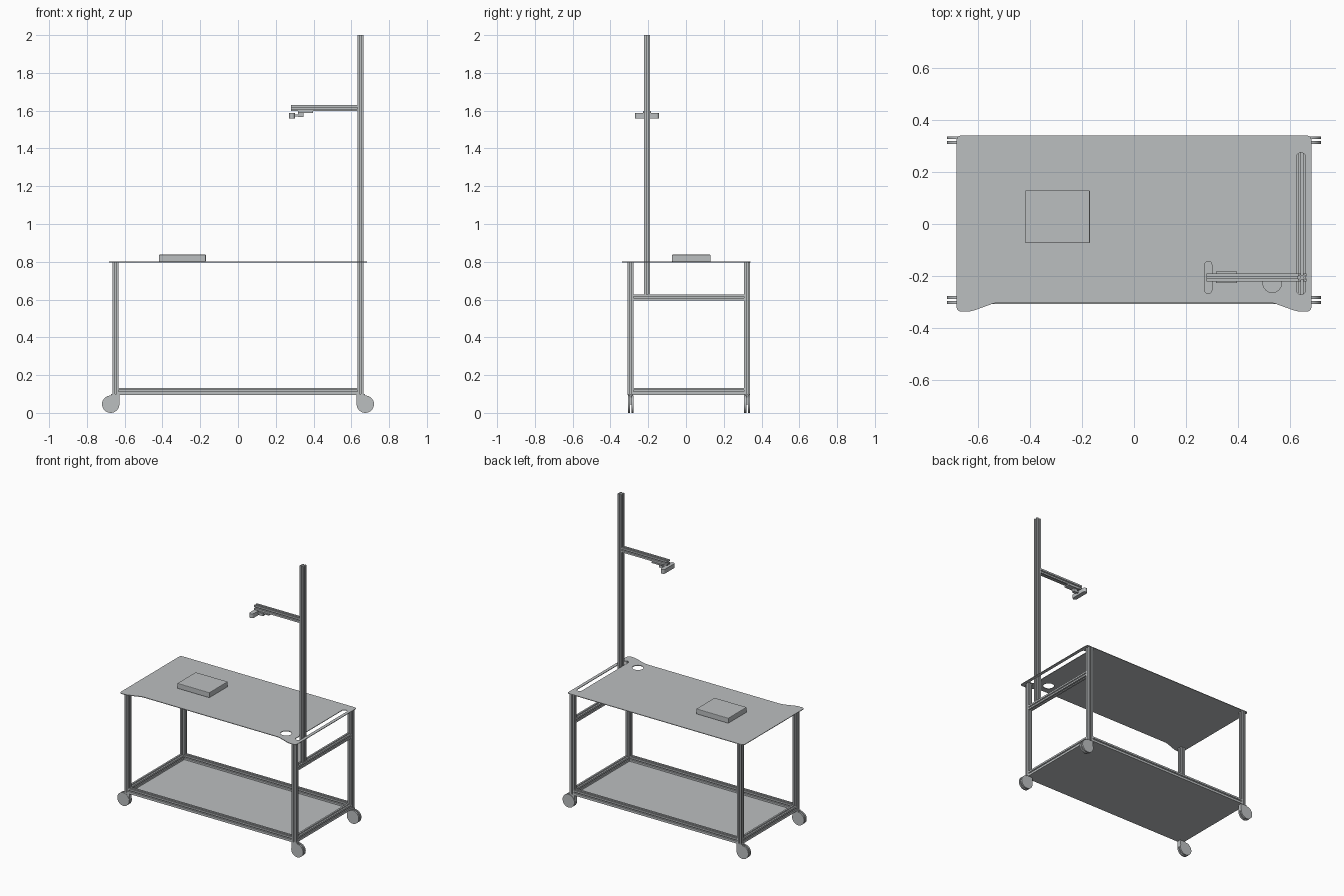
import bpy, bmesh
from math import pi, cos, sin
from mathutils import Vector

cube = bpy.data.objects.get("Cube")
if cube:
    bpy.data.objects.remove(cube, do_unlink=True)


def material(name, rgb):
    m = bpy.data.materials.new(name)
    m.use_nodes = True
    m.diffuse_color = (*rgb, 1)
    m.node_tree.nodes["Principled BSDF"].inputs["Base Color"].default_value = (*rgb, 1)
    return m


GREY = material("light grey", (0.5, 0.52, 0.53))
TURN = {"x": (pi / 2, 0, pi / 2), "y": (pi / 2, 0, 0), "z": (0, 0, 0)}


def prism(name, loops, length, axis, loc, smooth=False):
    """Extrude filled outlines (the later ones are holes) along an axis, centred on loc."""
    curve = bpy.data.curves.new(name, "CURVE")
    curve.dimensions = "2D"
    curve.fill_mode = "BOTH"
    curve.extrude = length / 2
    for loop in loops:
        spline = curve.splines.new("POLY")
        spline.points.add(len(loop) - 1)
        for p, (x, y) in zip(spline.points, loop):
            p.co = (x, y, 0, 1)
        spline.use_cyclic_u = True
    temp = bpy.data.objects.new(name + "_outline", curve)
    bpy.context.collection.objects.link(temp)
    bpy.context.view_layer.update()
    mesh = bpy.data.meshes.new_from_object(temp)
    bpy.data.objects.remove(temp, do_unlink=True)
    bpy.data.curves.remove(curve)
    bm = bmesh.new()
    bm.from_mesh(mesh)
    bmesh.ops.remove_doubles(bm, verts=bm.verts, dist=1e-5)
    bmesh.ops.recalc_face_normals(bm, faces=bm.faces)
    for f in bm.faces:
        f.smooth = False
    bm.to_mesh(mesh)
    bm.free()
    mesh.materials.clear()
    mesh.materials.append(GREY)
    ob = bpy.data.objects.new(name, mesh)
    ob.location = loc
    ob.rotation_euler = TURN[axis]
    bpy.context.collection.objects.link(ob)
    if smooth:
        bpy.ops.object.select_all(action="DESELECT")
        ob.select_set(True)
        bpy.context.view_layer.objects.active = ob
        bpy.ops.object.shade_smooth_by_angle(angle=pi / 6)
    return ob


def circle(r, n=32, cx=0, cy=0):
    return [(cx + r * cos(2 * pi * i / n), cy + r * sin(2 * pi * i / n)) for i in range(n)]


def rect(x0, x1, y0, y1):
    return [(x0, y0), (x1, y0), (x1, y1), (x0, y1)]


def rounded(points, r, n=6):
    """Soften each corner of an outline."""
    out = []
    for i, p in enumerate(points):
        p, a, b = Vector(p), Vector(points[i - 1]), Vector(points[(i + 1) % len(points)])
        s, e = p + (a - p).normalized() * r, p + (b - p).normalized() * r
        for k in range(n + 1):
            t = k / n
            out.append(tuple(s * (1 - t) ** 2 + p * 2 * t * (1 - t) + e * t * t))
    return out


def slot(x0, x1, y0, y1, n=10):
    """Upright slot outline with semicircular ends."""
    r, cx = (x1 - x0) / 2, (x0 + x1) / 2
    ends = []
    for cy, start in ((y1 - r, 0), (y0 + r, pi)):
        ends += [(cx + r * cos(start + pi * k / n), cy + r * sin(start + pi * k / n))
                 for k in range(n + 1)]
    return ends


def box(name, x0, x1, y0, y1, z0, z1):
    return prism(name, [rect(x0, x1, y0, y1)], z1 - z0, "z", (0, 0, (z0 + z1) / 2))


# Slotted aluminium section: one side turned four times
H = 0.016
SIDE = [(H, -H), (H, -.004), (.013, -.004), (.013, -.008), (.008, -.004),
        (.008, .004), (.013, .008), (.013, .004), (H, .004)]
SECTION = []
for turn in range(4):
    for x, y in SIDE:
        for _ in range(turn):
            x, y = -y, x
        SECTION.append((x, y))


def rail(name, axis, start, end, loc):
    loc = list(loc)
    loc["xyz".index(axis)] = (start + end) / 2
    return prism(name, [SECTION], end - start, axis, loc)


LX, FRONT, BACK, POST_Y = 0.648, -0.293, 0.323, -0.206
SHELF_Z = 0.1

# Legs, base rails and casters
for side, sx in (("right", -1), ("left", 1)):
    for end, y in (("front", FRONT), ("back", BACK)):
        tag = f"{end}_{side}"
        rail(f"leg_{tag}", "z", SHELF_Z, 0.797, (sx * LX, y, 0))
        for k in (-1, 1):
            prism(f"caster_wheel_{tag}_{'inner' if k < 0 else 'outer'}", [circle(0.046)],
                  0.011, "y", (sx * 0.674, y + k * 0.0095, 0.046), True)
        hood = [(-.02, .05), (-.012, .044), (.024, .044), (.024, .1), (-.02, .1)]
        prism(f"caster_hood_{tag}", [[(sx * x, z) for x, z in hood]], 0.026, "y",
              (sx * LX, y, 0))
    rail(f"base_side_rail_{side}", "y", FRONT + H, BACK - H, (sx * LX, 0, SHELF_Z + H))
for end, y in (("front", FRONT), ("back", BACK)):
    rail(f"base_{end}_rail", "x", H - LX, LX - H, (0, y, SHELF_Z + H))

# Lower shelf under the base rails
box("lower_shelf", -LX - H, LX + H, FRONT - H, BACK + H, SHELF_Z - 0.004, SHELF_Z)

# Table top with front recess, long slot and round cable hole
half = [(.53, -.302), (.63, -.338), (.684, -.338), (.684, .341)]
outline = half + [(-x, y) for x, y in reversed(half)]
prism("table_top", [rounded(outline, 0.02), slot(.626, .662, -.272, .275),
                    circle(0.036, 32, 0.533, -0.228)], 0.004, "z", (0, 0, 0.799))

# Post, its support rail and the overhead arm
rail("post_support_rail", "y", FRONT + H, BACK - H, (LX, 0, 0.611))
rail("post", "z", 0.627, 2.0, (LX, POST_Y, 0))
rail("overhead_arm", "x", 0.28, LX - H, (0, POST_Y, 1.613))

# Camera hung below the end of the arm
box("camera_mount_plate", .317, .398, POST_Y - .022, POST_Y + .022, 1.588, 1.597)
box("camera_bracket", .318, .346, POST_Y - .011, POST_Y + .011, 1.566, 1.588)
box("camera_link", .3, .32, POST_Y - .006, POST_Y + .006, 1.57, 1.58)
prism("camera_bar", [slot(.271, .302, POST_Y - .064, POST_Y + .064)], 0.03, "z",
      (0, 0, 1.573), True)

# Device on the table
device = box("table_device", -.419, -.17, -.074, .13, 0.801, 0.838)
bevel = device.modifiers.new("soft_edges", "BEVEL")
bevel.width = 0.004
bevel.segments = 2
